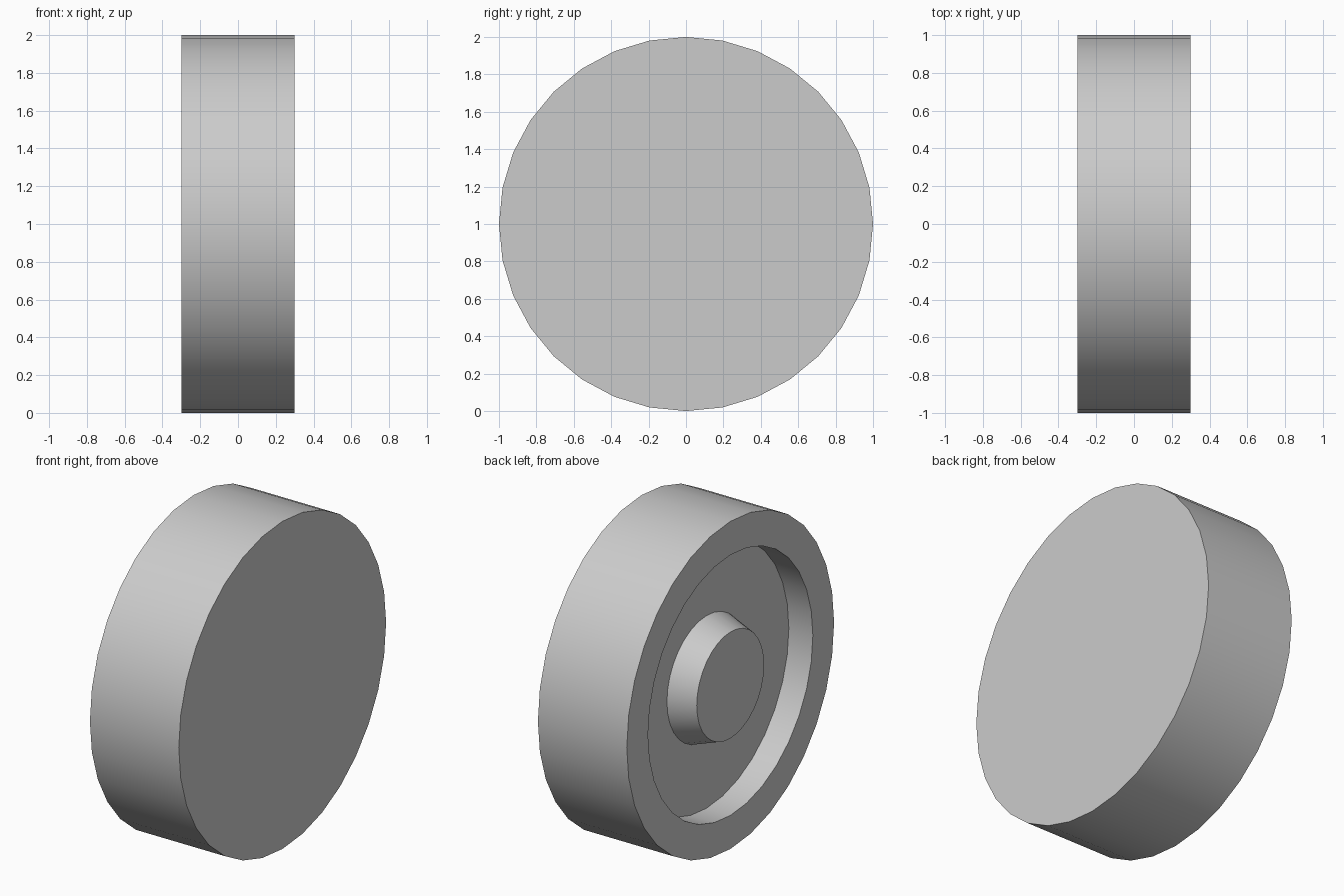
import bpy, bmesh
from math import cos, sin, tau, radians

if "Cube" in bpy.data.objects:
    bpy.data.objects.remove(bpy.data.objects["Cube"])

SIDES = 32
CENTRE_Z = 1.0

# (x, radius): flat outer face, tread, rim lip, recess wall, dish floor, tapered hub
PROFILE = [(0.3, 1.0), (-0.3, 1.0), (-0.3, 0.795), (-0.138, 0.795),
           (-0.138, 0.381), (-0.3, 0.325)]


def lathe_x(name, profile):
    """Turn a profile around the x axis and cap both ends."""
    bm = bmesh.new()
    rings = [[bm.verts.new((x, r * cos(tau * i / SIDES), CENTRE_Z + r * sin(tau * i / SIDES)))
              for i in range(SIDES)] for x, r in profile]
    for a, b in zip(rings, rings[1:]):
        for i in range(SIDES):
            j = (i + 1) % SIDES
            bm.faces.new((a[i], a[j], b[j], b[i]))
    bm.faces.new(rings[0])
    bm.faces.new(rings[-1])
    bmesh.ops.recalc_face_normals(bm, faces=bm.faces)
    mesh = bpy.data.meshes.new(name)
    bm.to_mesh(mesh)
    bm.free()
    obj = bpy.data.objects.new(name, mesh)
    bpy.context.collection.objects.link(obj)
    return obj


# Wheel with recessed dish and hub on the -x side
wheel = lathe_x("wheel", PROFILE)
bpy.context.view_layer.objects.active = wheel
wheel.select_set(True)
bpy.ops.object.shade_smooth_by_angle(angle=radians(30))
